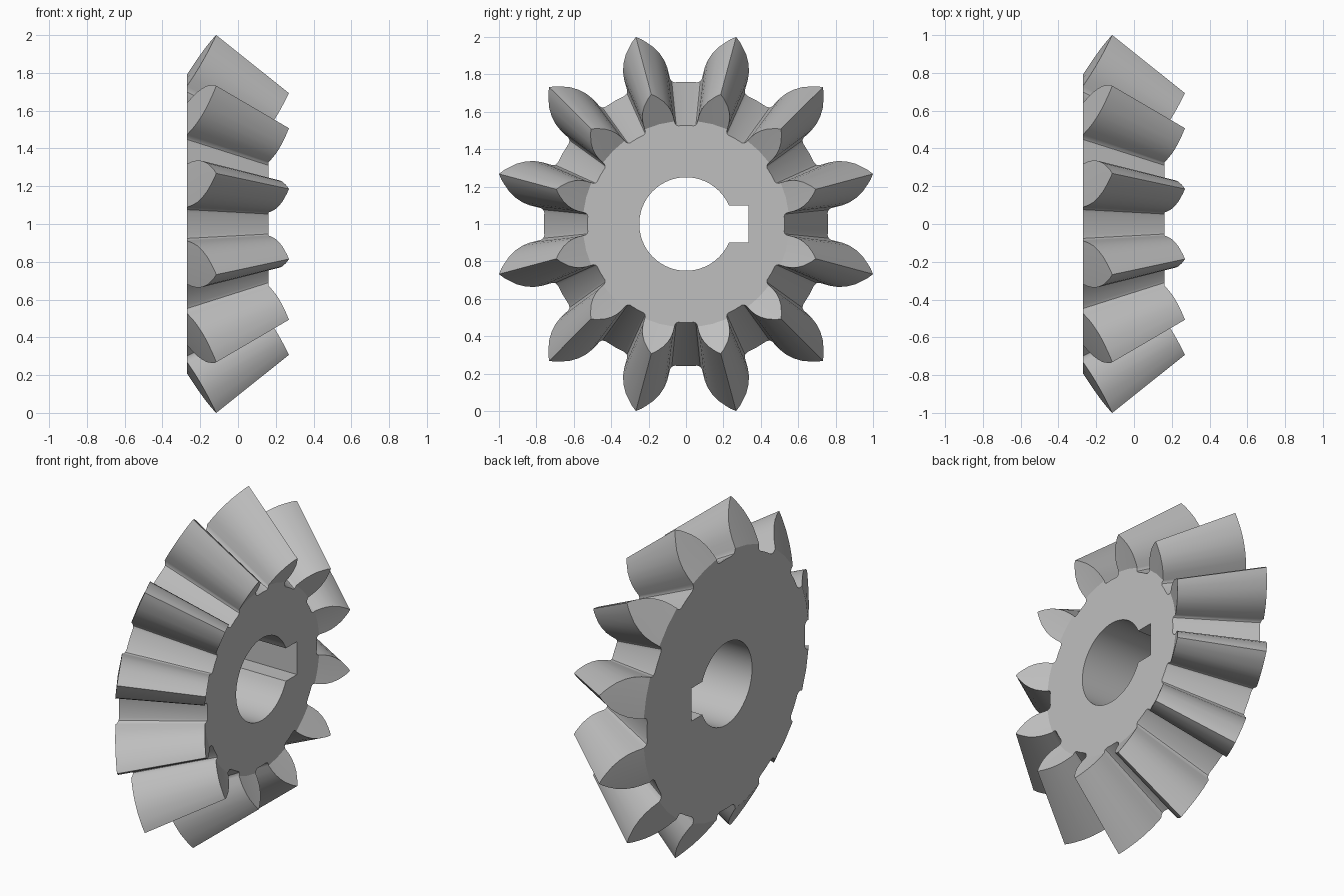
import bpy, bmesh
from math import sin, cos, asin, radians, pi
from mathutils import Vector

cube = bpy.data.objects.get("Cube")
if cube:
    bpy.data.objects.remove(cube, do_unlink=True)

TEETH = 12
BACK_X = -0.27        # flat back face
APEX_X = 1.138        # point where all tooth lines meet
SHRINK = 0.693        # small end relative to large end
BASE_R = 0.797        # rim of the flat back face
CONE = 0.651          # forward lean of the tooth ends
BORE_R, KEY_Y, KEY_Z = 0.25, 0.335, 0.1
CENTRE_Z = 1.0

# Half tooth outline at the large end: radius, degrees from tooth centre
FLANK = [(1.035, 0), (1.017, 1.35), (0.996, 2.6), (0.96, 4.65), (0.92, 6.3),
         (0.88, 7.5), (0.84, 8.2), (BASE_R, 8.6)]
FILLET = [(0.78, 8.75), (0.767, 9.3), (0.76, 10.5)]
ROOT_R = 0.76

grey = bpy.data.materials.new("steel grey")
grey.use_nodes = True
colour = (0.52, 0.52, 0.52, 1)
grey.diffuse_color = colour
grey.node_tree.nodes["Principled BSDF"].inputs["Base Color"].default_value = colour

bm = bmesh.new()


def tooth_point(r, angle, scale):
    """Vertex on the tooth end, scaled toward the cone apex."""
    x = BACK_X + max(0, r - BASE_R) * CONE
    x = APEX_X + (x - APEX_X) * scale
    return bm.verts.new((x, r * scale * cos(angle), CENTRE_Z + r * scale * sin(angle)))


def edge(a, b):
    return bm.edges.get((a, b)) or bm.edges.new((a, b))


def loop_edges(loop):
    return [edge(a, b) for a, b in zip(loop, loop[1:] + loop[:1])]


def bore_loop(x):
    """Round bore with a square keyway toward +y."""
    start = asin(KEY_Z / BORE_R)
    steps = 44
    pts = []
    for i in range(steps + 1):
        a = start + (2 * pi - 2 * start) * i / steps
        pts.append((BORE_R * cos(a), BORE_R * sin(a)))
    pts += [(KEY_Y, -KEY_Z), (KEY_Y, KEY_Z)]
    return [bm.verts.new((x, y, CENTRE_Z + z)) for y, z in pts]


def gear_end(scale):
    """One end of the gear: tooth end faces and the keyed flat face."""
    outline, rim = [], []
    half = FLANK + FILLET
    n = len(FLANK)
    for k in range(TEETH):
        mid = radians(15 + 360 / TEETH * k)
        root = tooth_point(ROOT_R, mid - pi / TEETH, scale)
        tip = tooth_point(*(FLANK[0][0], mid), scale)
        left = [tip] + [tooth_point(r, mid - radians(a), scale) for r, a in half[1:]]
        right = [tip] + [tooth_point(r, mid + radians(a), scale) for r, a in half[1:]]
        spine = [tip] + [tooth_point(r, mid, scale) for r, a in FLANK[1:]]
        # tooth end face, in rows from tip to rim
        for side in (left, right):
            bm.faces.new((tip, side[1], spine[1]))
            for i in range(1, n - 1):
                bm.faces.new((side[i], side[i + 1], spine[i + 1], spine[i]))
        outline += [root] + left[::-1] + right[1:]
        rim += [root] + left[:n - 2:-1] + [spine[-1]] + right[n - 1:]
    bore = bore_loop(rim[0].co.x)
    bmesh.ops.triangle_fill(bm, use_beauty=True, use_dissolve=False,
                            normal=Vector((1, 0, 0)),
                            edges=loop_edges(rim) + loop_edges(bore))
    return outline, bore


def wall(a, b):
    for i in range(len(a)):
        j = (i + 1) % len(a)
        bm.faces.new((a[i], a[j], b[j], b[i]))


# Large and small ends joined by tooth flanks and bore walls
large_outline, large_bore = gear_end(1)
small_outline, small_bore = gear_end(SHRINK)
wall(large_outline, small_outline)
wall(large_bore, small_bore)
bmesh.ops.recalc_face_normals(bm, faces=bm.faces[:])

mesh = bpy.data.meshes.new("bevel_gear")
bm.to_mesh(mesh)
bm.free()
mesh.materials.append(grey)
gear = bpy.data.objects.new("bevel_gear", mesh)
bpy.context.collection.objects.link(gear)

bpy.ops.object.select_all(action="DESELECT")
gear.select_set(True)
bpy.context.view_layer.objects.active = gear
bpy.ops.object.shade_smooth_by_angle(angle=radians(30))
